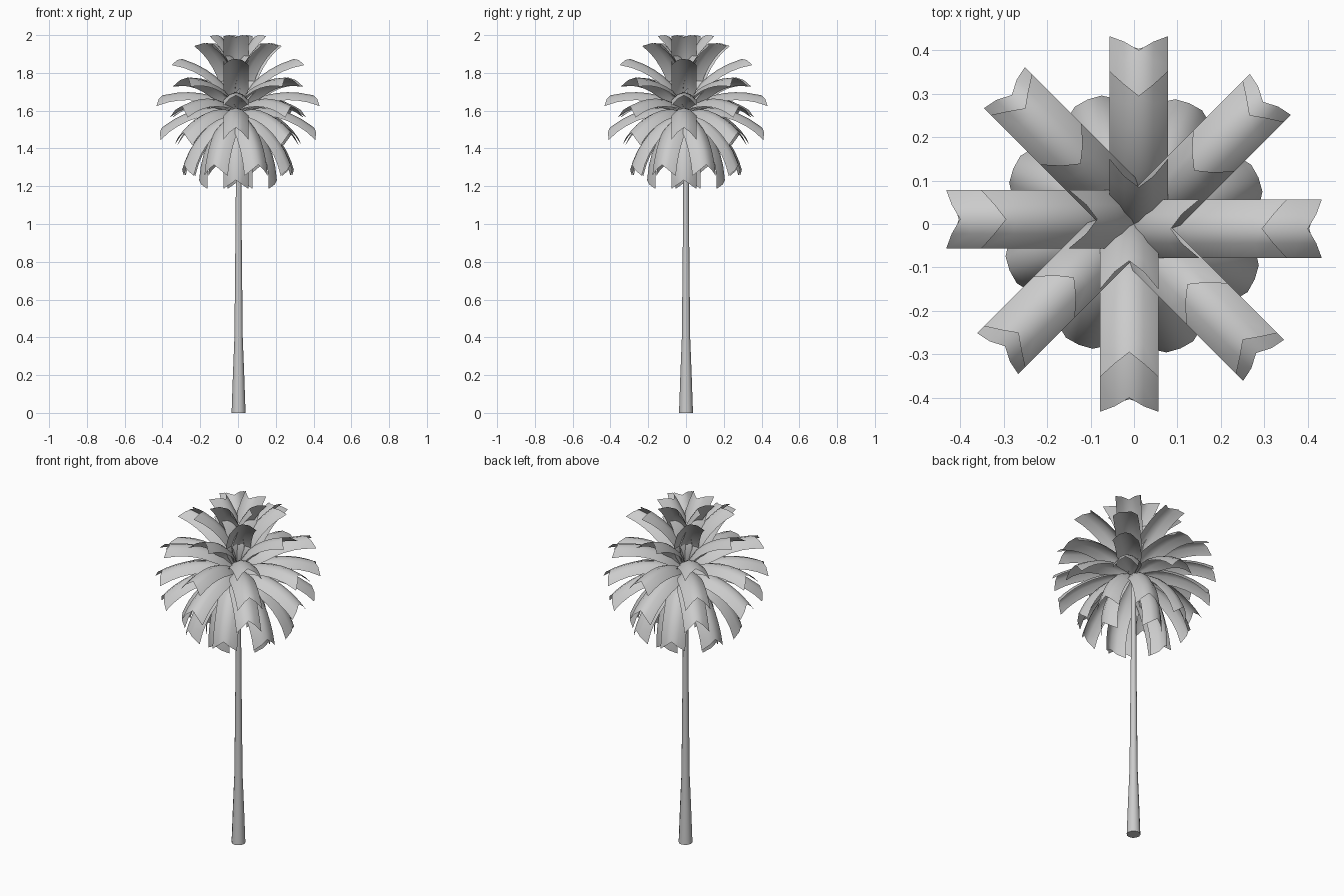
import bpy, bmesh, math
from mathutils import Vector, Matrix

cube = bpy.data.objects.get("Cube")
if cube:
    bpy.data.objects.remove(cube, do_unlink=True)

grey = bpy.data.materials.new("plain grey")
grey.use_nodes = True
colour = (0.6, 0.6, 0.6, 1)
grey.diffuse_color = colour
grey.node_tree.nodes["Principled BSDF"].inputs["Base Color"].default_value = colour

CROWN_Z = 1.605
LENGTH = 0.45
HALF_WIDTH = 0.067
ARCH = 0.042
NOTCH = 0.05
BEND = math.radians(57)
SIDE_SHIFT = 0.011
STEPS, ACROSS = 8, 4


def finish(name, bm):
    mesh = bpy.data.meshes.new(name)
    bm.to_mesh(mesh)
    bm.free()
    mesh.materials.append(grey)
    obj = bpy.data.objects.new(name, mesh)
    bpy.context.collection.objects.link(obj)
    bpy.ops.object.select_all(action="DESELECT")
    obj.select_set(True)
    bpy.context.view_layer.objects.active = obj
    bpy.ops.object.shade_smooth_by_angle(angle=math.radians(60))
    return obj


def add_frond(bm, heading, pitch):
    """Arched leaf strip that bends downward and ends in a notched tip."""
    turn = Matrix.Rotation(heading, 3, "Z")
    point = Vector((0, 0, CROWN_Z))
    rows = []
    for i in range(STEPS + 1):
        s = i / STEPS
        angle = pitch + BEND * (0.5 - s)
        along = Vector((math.cos(angle), 0, math.sin(angle)))
        normal = Vector((-math.sin(angle), 0, math.cos(angle)))
        spread = min(1, 0.08 + s / 0.35)
        row = []
        for j in range(ACROSS + 1):
            t = 2 * j / ACROSS - 1
            p = point + normal * ARCH * spread * (0.5 - t * t)
            p.y += t * HALF_WIDTH * spread - SIDE_SHIFT * spread
            if i == STEPS:
                p += along * NOTCH * (abs(t) - 0.75)
            row.append(bm.verts.new(turn @ p))
        rows.append(row)
        middle = pitch + BEND * (0.5 - s - 0.5 / STEPS)
        point = point + Vector((math.cos(middle), 0, math.sin(middle))) * LENGTH / STEPS
    for a, b in zip(rows, rows[1:]):
        for j in range(ACROSS):
            bm.faces.new((a[j], b[j], b[j + 1], a[j + 1]))


# Crown tiers: name, frond count, first heading, mean pitch (degrees)
TIERS = [
    ("top_fronds", 4, 0, 73),
    ("upper_diagonal_fronds", 4, 45, 58),
    ("upper_fronds", 4, 0, 39),
    ("raised_diagonal_fronds", 4, 45, 22),
    ("middle_fronds", 4, 0, 8),
    ("middle_diagonal_fronds", 4, 45, 0),
    ("lower_fronds", 4, 0, -16),
    ("lower_diagonal_fronds", 4, 45, -20),
    ("drooping_fronds", 8, 22.5, -47),
    ("hanging_fronds", 4, 0, -65),
]
crown = []
for name, count, first, pitch in TIERS:
    bm = bmesh.new()
    for k in range(count):
        add_frond(bm, math.radians(first + 360 * k / count), math.radians(pitch))
    crown.append(finish(name, bm))

# Set the crown so its highest tip reaches full height
top = max(v.co.z for o in crown for v in o.data.vertices)
for o in crown:
    o.data.transform(Matrix.Translation((0, 0, 2 - top)))

# Trunk: flared tapering column
PROFILE = [(0.037, 0), (0.030, 0.2), (0.022, 0.4), (0.019, 0.7), (0.015, 1.1), (0.014, 1.6)]
SIDES = 12
bm = bmesh.new()
rings = []
for r, z in PROFILE:
    rings.append([bm.verts.new((0.003 + r * math.cos(math.tau * k / SIDES),
                                r * math.sin(math.tau * k / SIDES), z))
                  for k in range(SIDES)])
for a, b in zip(rings, rings[1:]):
    for k in range(SIDES):
        n = (k + 1) % SIDES
        bm.faces.new((a[k], a[n], b[n], b[k]))
bm.faces.new(rings[0][::-1])
bm.faces.new(rings[-1])
finish("trunk", bm)
